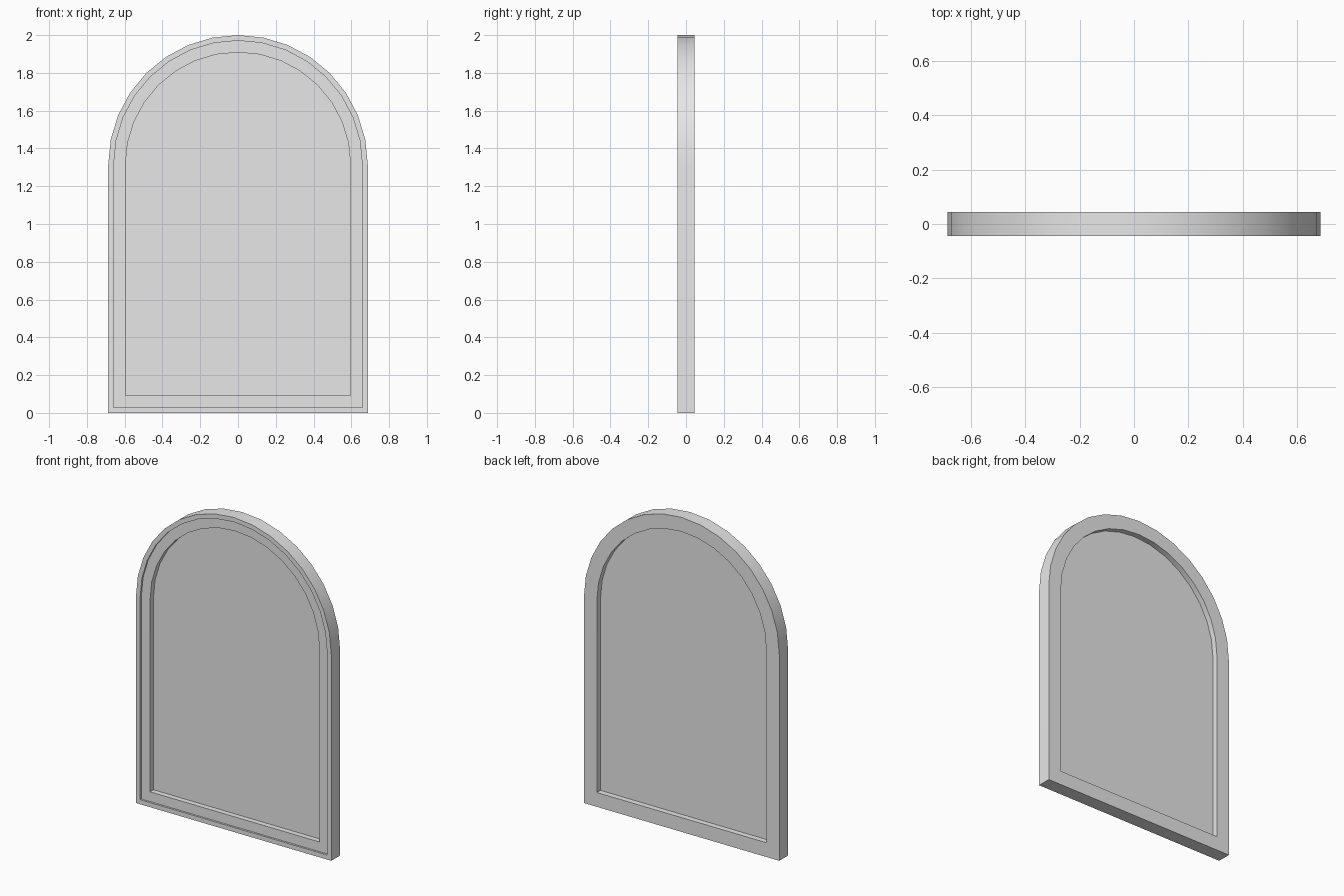
import bpy
import bmesh
from math import cos, sin, pi

cube = bpy.data.objects.get("Cube")
if cube:
    bpy.data.objects.remove(cube, do_unlink=True)

HALF, SPRING, STEPS = 0.687, 1.313, 16
FRONT, BACK = -0.044, 0.044
STEP_Y = FRONT + 0.012      # face of the stepped inner moulding
STEP_IN, OPEN_IN = 0.029, 0.091

grey = bpy.data.materials.new("light_grey")
grey.use_nodes = True
colour = (0.8, 0.8, 0.8, 1)
grey.diffuse_color = colour
grey.node_tree.nodes["Principled BSDF"].inputs["Base Color"].default_value = colour


def arch(bm, inset, y):
    """Closed round-topped outline, inset evenly from the outer edge."""
    r = HALF - inset
    pts = [(-r, inset), (r, inset)]
    pts += [(r * cos(pi * i / STEPS), SPRING + r * sin(pi * i / STEPS))
            for i in range(STEPS + 1)]
    return [bm.verts.new((x, y, z)) for x, z in pts]


def finish(name, bm):
    bmesh.ops.recalc_face_normals(bm, faces=bm.faces)
    mesh = bpy.data.meshes.new(name)
    bm.to_mesh(mesh)
    bm.free()
    mesh.materials.append(grey)
    obj = bpy.data.objects.new(name, mesh)
    bpy.context.collection.objects.link(obj)
    bpy.ops.object.select_all(action="DESELECT")
    obj.select_set(True)
    bpy.context.view_layer.objects.active = obj
    bpy.ops.object.shade_smooth_by_angle()


# Frame: a stepped section swept around the arch
bm = bmesh.new()
section = [(0, BACK), (0, FRONT), (STEP_IN, FRONT), (STEP_IN, STEP_Y),
           (OPEN_IN, STEP_Y), (OPEN_IN, BACK)]
loops = [arch(bm, inset, y) for inset, y in section]
for a, b in zip(loops, loops[1:] + loops[:1]):
    for i in range(len(a)):
        j = (i + 1) % len(a)
        bm.faces.new((a[i], a[j], b[j], b[i]))
finish("arched_frame", bm)

# Panel: a thin sheet filling the opening, recessed on both sides
bm = bmesh.new()
near, far = arch(bm, OPEN_IN, 0.002), arch(bm, OPEN_IN, 0.008)
bm.faces.new(near)
bm.faces.new(far)
for i in range(len(near)):
    j = (i + 1) % len(near)
    bm.faces.new((near[i], near[j], far[j], far[i]))
finish("recessed_panel", bm)
